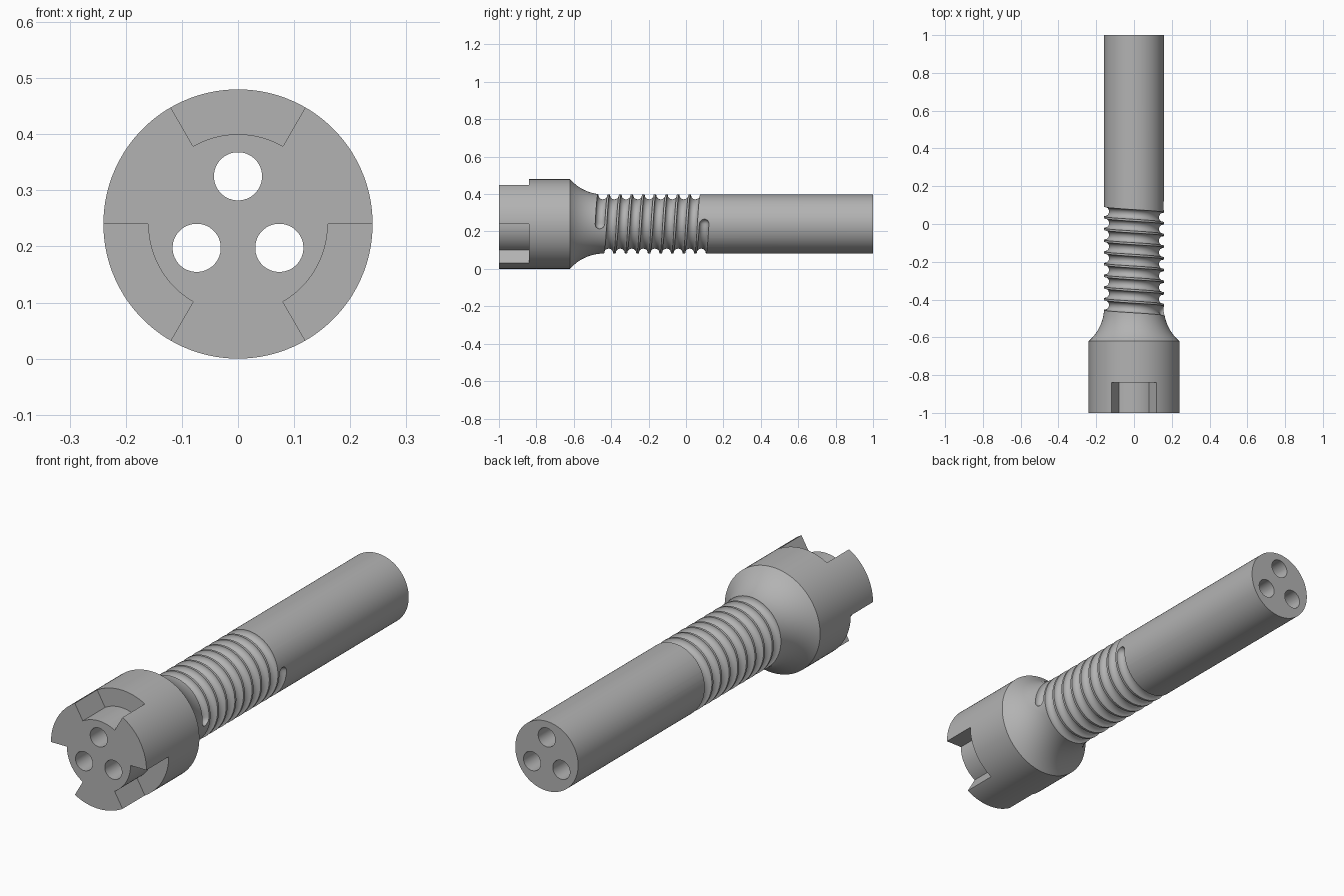
import bpy, bmesh
from math import sin, cos, pi, sqrt, radians
from mathutils import Vector

if "Cube" in bpy.data.objects:
    bpy.data.objects.remove(bpy.data.objects["Cube"])

AXIS_Z = 0.24
HEAD_R, SHAFT_R = 0.24, 0.158
HEAD_END, NECK_END = -0.62, -0.44

steel = bpy.data.materials.new("plain grey")
steel.use_nodes = True
steel.diffuse_color = (0.45, 0.45, 0.45, 1)
steel.node_tree.nodes["Principled BSDF"].inputs["Base Color"].default_value = (0.45, 0.45, 0.45, 1)


def polar(r, a, y):
    """Point at radius r and angle a around the long axis."""
    return Vector((r * cos(a), y, AXIS_Z + r * sin(a)))


def skin(name, rings):
    """Closed solid from a list of equal point rings."""
    bm = bmesh.new()
    loops = [[bm.verts.new(p) for p in ring] for ring in rings]
    n = len(loops[0])
    for a, b in zip(loops, loops[1:]):
        for i in range(n):
            j = (i + 1) % n
            bm.faces.new((a[i], a[j], b[j], b[i]))
    bm.faces.new(loops[0])
    bm.faces.new(loops[-1])
    bmesh.ops.recalc_face_normals(bm, faces=bm.faces[:])
    mesh = bpy.data.meshes.new(name)
    bm.to_mesh(mesh)
    bm.free()
    mesh.materials.append(steel)
    obj = bpy.data.objects.new(name, mesh)
    bpy.context.collection.objects.link(obj)
    return obj


def lathe(name, profile, sides, centre=(0, 0)):
    """Solid of revolution about y from (radius, y) pairs."""
    offset = Vector((centre[0], 0, centre[1]))
    return skin(name, [[polar(r, (i + 0.5) * 2 * pi / sides, y) + offset
                        for i in range(sides)] for r, y in profile])


# Body: wide head, concave neck tangent to the shaft, plain shaft
dy, dr = NECK_END - HEAD_END, HEAD_R - SHAFT_R
fillet = (dy * dy + dr * dr) / (2 * dr)
profile = [(HEAD_R, -1)]
for k in range(17):
    d = dy * (1 - k / 16)
    profile.append((SHAFT_R + fillet - sqrt(fillet ** 2 - d * d), NECK_END - d))
profile.append((SHAFT_R, 1))
body = lathe("slotted_head_shaft", profile, 96)

cutters = []

# Three lengthwise bores
for deg in (90, 210, 330):
    a = radians(deg)
    cutters.append(lathe("bore_cutter", [(0.043, -1.1), (0.043, 1.1)], 40,
                         (0.085 * cos(a), 0.085 * sin(a))))

# Three sixty degree slots in the head
for deg in (60, 180, 300):
    arc = [radians(deg + 60 * k / 16) for k in range(17)]
    cutters.append(skin("slot_cutter", [
        [polar(0.16, a, y) for a in arc] + [polar(0.3, a, y) for a in reversed(arc)]
        for y in (-1.1, -0.84)]))

# Helical round groove with rounded ends
GROOVE_R, TURNS, START, END = 0.026, 9, -0.46, 0.097
STEPS = TURNS * 64
CAP = GROOVE_R / SHAFT_R
stations = [(-CAP * cos(t), sin(t)) for t in (0.15, 0.4, 0.8, 1.2)]
stations += [(2 * pi * TURNS * k / STEPS, 1) for k in range(STEPS + 1)]
stations += [(2 * pi * TURNS + CAP * cos(t), sin(t)) for t in (1.2, 0.8, 0.4, 0.15)]
rings = []
for a, scale in stations:
    y = START + (END - START) * a / (2 * pi * TURNS)
    g = GROOVE_R * scale
    rings.append([polar(SHAFT_R + g * cos(t), a, y + g * sin(t))
                  for t in [(i + 0.5) * pi / 10 for i in range(20)]])
cutters.append(skin("groove_cutter", rings))

# Cut everything out of the body, then drop the cutters
bpy.context.view_layer.objects.active = body
for cutter in cutters:
    mod = body.modifiers.new("cut", "BOOLEAN")
    mod.operation, mod.solver, mod.object = "DIFFERENCE", "EXACT", cutter
    bpy.ops.object.modifier_apply(modifier=mod.name)
    bpy.data.objects.remove(cutter)

bpy.ops.object.select_all(action="DESELECT")
body.select_set(True)
bpy.ops.object.shade_smooth_by_angle(angle=radians(30))
